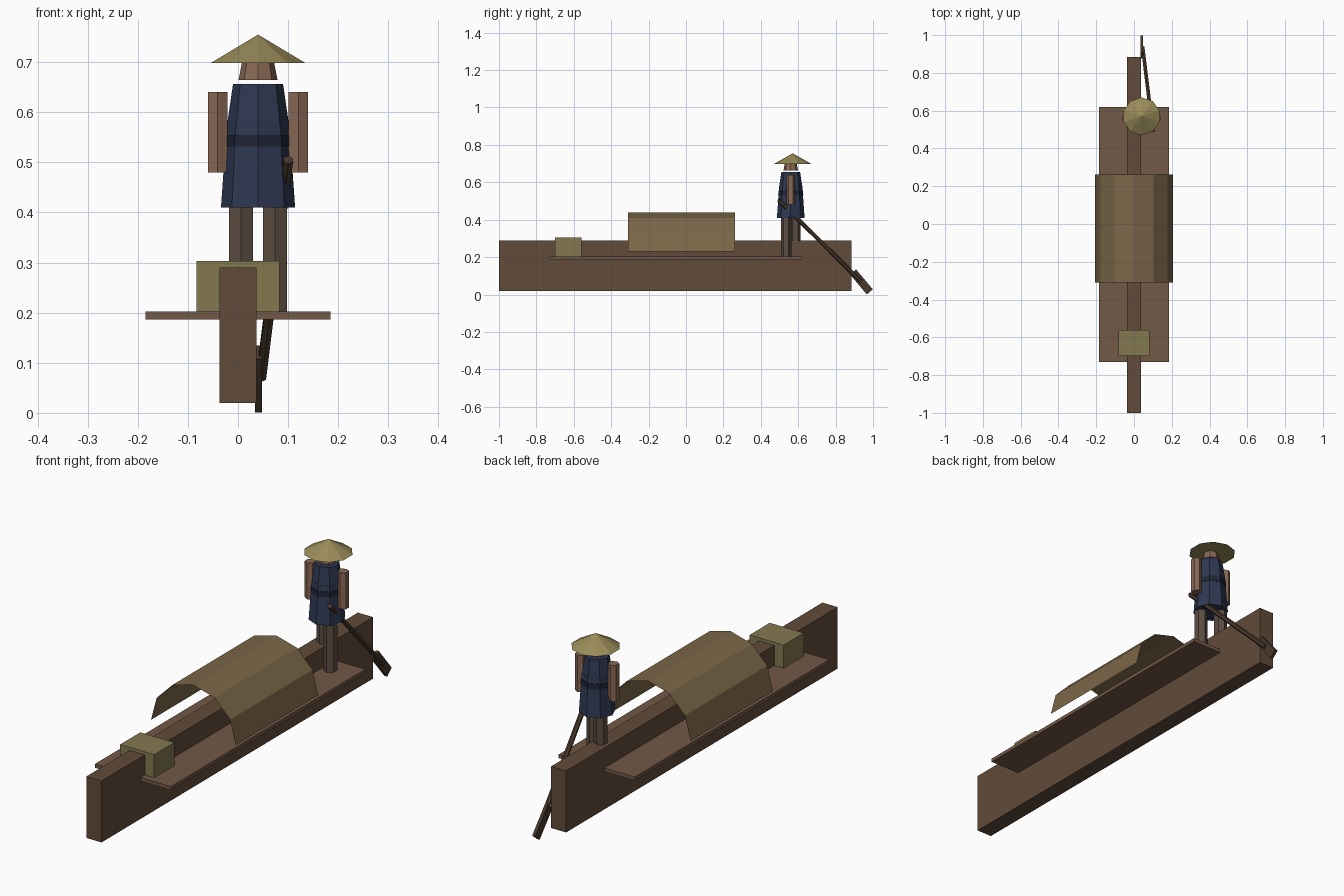
import bpy, bmesh, math
from mathutils import Vector, Matrix

if "Cube" in bpy.data.objects:
    bpy.data.objects.remove(bpy.data.objects["Cube"])


def material(name, rgb):
    m = bpy.data.materials.new(name)
    m.diffuse_color = (*rgb, 1)
    m.use_nodes = True
    m.node_tree.nodes["Principled BSDF"].inputs["Base Color"].default_value = m.diffuse_color
    return m


HULL = material("dark_wood", (0.12, 0.07, 0.042))
DECK = material("deck_wood", (0.17, 0.10, 0.062))
REED = material("woven_reed", (0.20, 0.135, 0.065))
STRAW = material("straw", (0.32, 0.26, 0.10))
CRATE = material("crate_straw", (0.23, 0.19, 0.08))
BLUE = material("blue_cloth", (0.028, 0.04, 0.085))
SASH = material("sash_cloth", (0.014, 0.018, 0.035))
SKIN = material("skin", (0.25, 0.14, 0.09))
TROUSER = material("trouser_cloth", (0.11, 0.075, 0.055))
OAR = material("oar_wood", (0.065, 0.04, 0.025))


def finish(name, bm, mat):
    me = bpy.data.meshes.new(name)
    bm.to_mesh(me)
    bm.free()
    me.materials.append(mat)
    ob = bpy.data.objects.new(name, me)
    bpy.context.collection.objects.link(ob)
    return ob


def box(name, centre, size, mat, rot_x=0.0):
    bm = bmesh.new()
    m = (Matrix.Translation(centre) @ Matrix.Rotation(rot_x, 4, 'X')
         @ Matrix.Diagonal((*size, 1)))
    bmesh.ops.create_cube(bm, size=1, matrix=m)
    return finish(name, bm, mat)


def tube(name, a, b, r1, r2, sides, mat):
    """Flat-sided cone or cylinder from point a to point b."""
    a, b = Vector(a), Vector(b)
    d = b - a
    rot = Matrix() if d.xy.length < 1e-6 else d.to_track_quat('Z', 'Y').to_matrix().to_4x4()
    bm = bmesh.new()
    bmesh.ops.create_cone(bm, cap_ends=True, segments=sides, radius1=r1, radius2=r2,
                          depth=d.length, matrix=Matrix.Translation((a + b) / 2) @ rot)
    return finish(name, bm, mat)


# Boat
box("hull", (0, -0.0575, 0.155), (0.074, 1.885, 0.27), HULL)
box("deck", (0, -0.055, 0.194), (0.37, 1.35, 0.016), DECK)
box("crate", (0, -0.63, 0.252), (0.166, 0.14, 0.103), CRATE)

# Arched canopy: a single open sheet
bm = bmesh.new()
rows = []
for i in range(7):
    t = math.pi * i / 6
    x, z = 0.206 * math.cos(t), 0.23 + 0.208 * math.sin(t)
    rows.append([bm.verts.new((x, y, z)) for y in (-0.31, 0.263)])
for p, q in zip(rows, rows[1:]):
    bm.faces.new((p[0], q[0], q[1], p[1]))
bm.normal_update()
if sum(f.normal.z for f in bm.faces) < 0:
    bmesh.ops.reverse_faces(bm, faces=bm.faces[:])
finish("canopy", bm, REED)

# Boatman
X, Y = 0.04, 0.56


def upright(name, z0, z1, r1, r2, sides, mat, dx=0.0, dy=0.0):
    return tube(name, (X + dx, Y + dy, z0), (X + dx, Y + dy, z1), r1, r2, sides, mat)


for side, s in (("left", -1), ("right", 1)):
    upright(side + "_leg", 0.20, 0.42, 0.028, 0.028, 6, TROUSER, s * 0.034, -s * 0.025)
    upright(side + "_arm", 0.48, 0.64, 0.0225, 0.0225, 6, SKIN, s * 0.0805)
upright("robe_skirt", 0.41, 0.58, 0.074, 0.062, 8, BLUE)
upright("robe_top", 0.56, 0.656, 0.064, 0.05, 8, BLUE)
upright("sash", 0.532, 0.555, 0.067, 0.066, 8, SASH)
upright("head", 0.664, 0.715, 0.039, 0.029, 8, SKIN)
upright("hat", 0.698, 0.755, 0.1, 0.0, 10, STRAW, dy=0.01)

# Steering oar
tube("oar_shaft", (0.1, 0.495, 0.505), (0.046, 0.935, 0.07), 0.011, 0.011, 6, OAR)
box("oar_blade", (0.041, 0.938, 0.0675), (0.014, 0.042, 0.14), OAR, math.radians(40))
